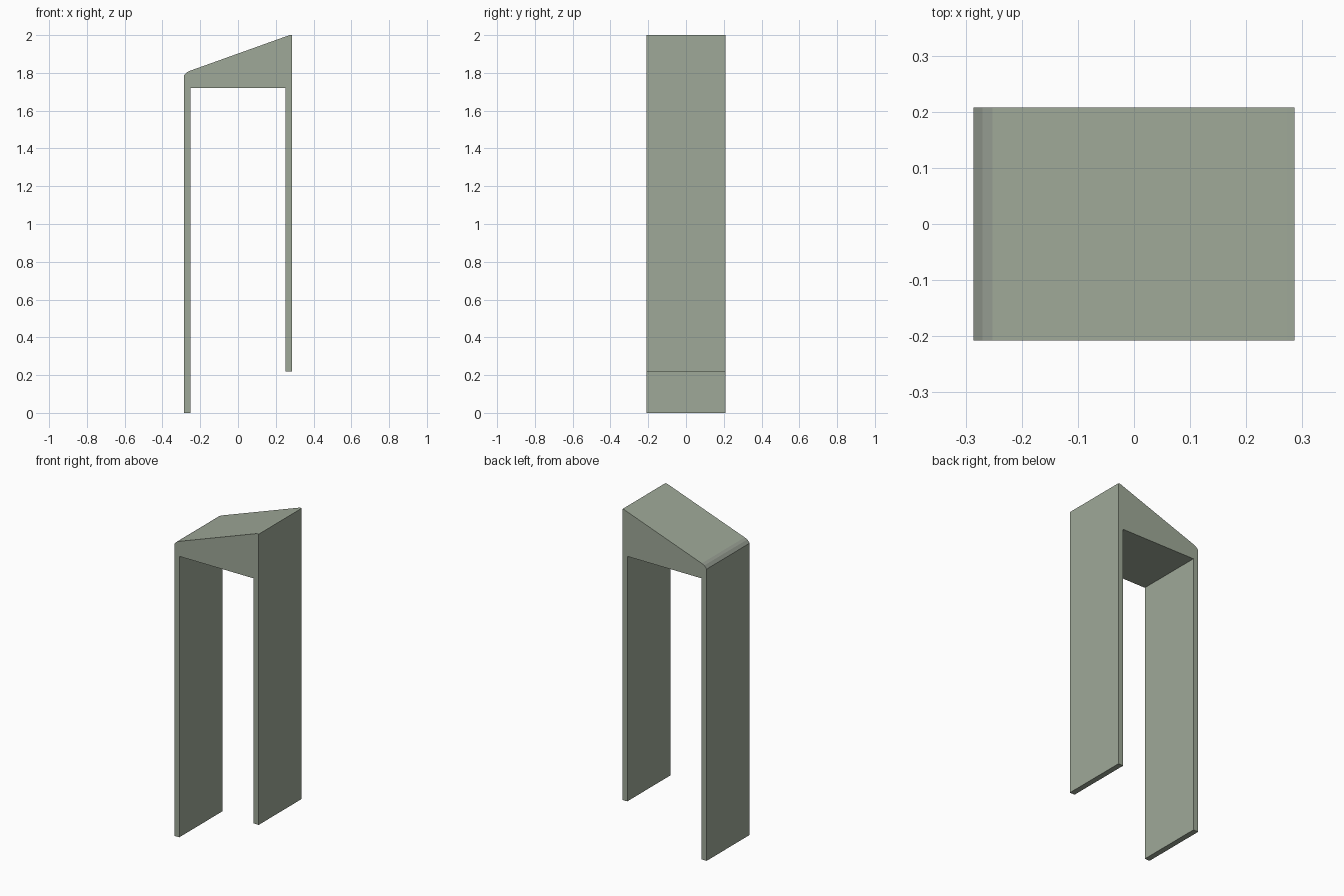
import bpy
import bmesh

cube = bpy.data.objects.get("Cube")
if cube:
    bpy.data.objects.remove(cube, do_unlink=True)


def make_material(name, color):
    mat = bpy.data.materials.new(name)
    mat.use_nodes = True
    mat.diffuse_color = (*color, 1)
    mat.node_tree.nodes["Principled BSDF"].inputs["Base Color"].default_value = (*color, 1)
    return mat


sage = make_material("sage green", (0.345, 0.397, 0.314))
grey = make_material("grey green", (0.305, 0.337, 0.287))

HALF_WIDTH, HALF_DEPTH = 0.286, 0.208
INNER = 0.252          # inner face of each side panel
UNDERSIDE = 1.72

# Side panels, sloping roof and softened low edge as one closed outline
outline = [
    (-HALF_WIDTH, 0), (-INNER, 0),
    (-INNER, UNDERSIDE), (INNER, UNDERSIDE),
    (INNER, 0.22), (HALF_WIDTH, 0.22),
    (HALF_WIDTH, 2), (0.273, 2),
    (-INNER, 1.812), (-0.27, 1.804), (-HALF_WIDTH, 1.786),
]

bm = bmesh.new()
front = bm.faces.new([bm.verts.new((x, -HALF_DEPTH, z)) for x, z in outline])
result = bmesh.ops.extrude_face_region(bm, geom=[front])
moved = [v for v in result["geom"] if isinstance(v, bmesh.types.BMVert)]
bmesh.ops.translate(bm, verts=moved, vec=(0, 2 * HALF_DEPTH, 0))
bmesh.ops.recalc_face_normals(bm, faces=bm.faces)

# Grey strip along the low roof edge
for face in bm.faces:
    center = face.calc_center_median()
    if face.normal.z > 0.3 and center.x < -INNER:
        face.material_index = 1

mesh = bpy.data.meshes.new("sloped_roof_frame")
bm.to_mesh(mesh)
bm.free()
mesh.materials.append(sage)
mesh.materials.append(grey)
frame = bpy.data.objects.new("sloped_roof_frame", mesh)
bpy.context.collection.objects.link(frame)
